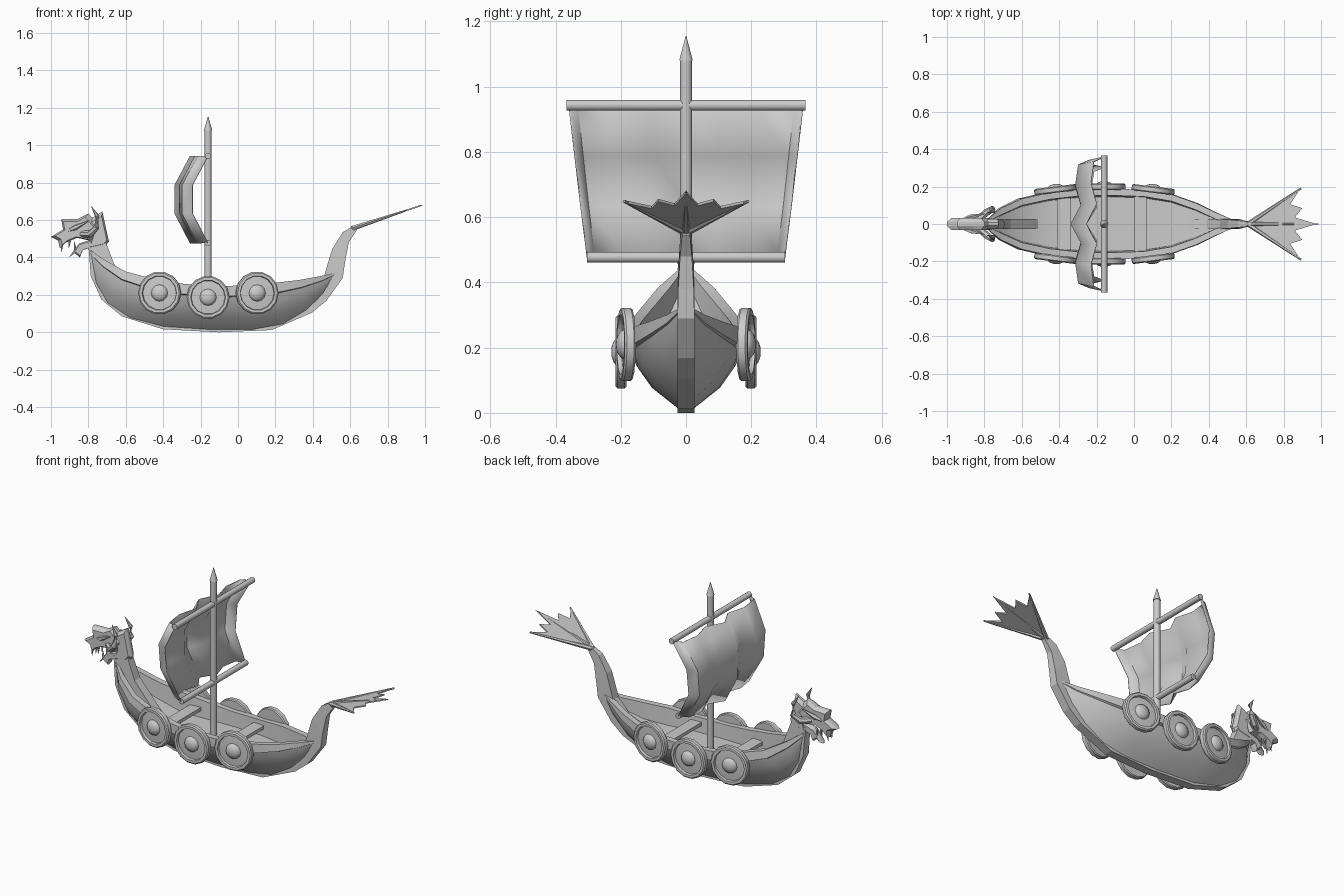
import bpy, bmesh, math
from mathutils import Vector, Matrix

if "Cube" in bpy.data.objects:
    bpy.data.objects.remove(bpy.data.objects["Cube"])


def finish(name, bm, smooth=None):
    bmesh.ops.recalc_face_normals(bm, faces=bm.faces)
    me = bpy.data.meshes.new(name)
    bm.to_mesh(me)
    bm.free()
    ob = bpy.data.objects.new(name, me)
    bpy.context.collection.objects.link(ob)
    if smooth:
        bpy.ops.object.select_all(action='DESELECT')
        ob.select_set(True)
        bpy.context.view_layer.objects.active = ob
        bpy.ops.object.shade_smooth_by_angle(angle=math.radians(smooth))
    return ob


def loft(name, rings, smooth=None, matrix=None):
    """Skin a list of closed rings and cap both ends."""
    bm = bmesh.new()
    vs = [[bm.verts.new(p) for p in r] for r in rings]
    n = len(rings[0])
    for a, b in zip(vs, vs[1:]):
        for i in range(n):
            bm.faces.new((a[i], a[(i + 1) % n], b[(i + 1) % n], b[i]))
    bm.faces.new(vs[0])
    bm.faces.new(vs[-1][::-1])
    if matrix:
        bm.transform(matrix)
    return finish(name, bm, smooth)


def tube(name, pts, radii, sides=8, smooth=40):
    pts = [Vector(p) for p in pts]
    rings = []
    for i, (p, r) in enumerate(zip(pts, radii)):
        d = pts[min(i + 1, len(pts) - 1)] - pts[max(i - 1, 0)]
        q = d.to_track_quat('Z', 'Y')
        rings.append([p + q @ Vector((r * math.cos(a), r * math.sin(a), 0))
                      for a in (math.tau * k / sides for k in range(sides))])
    return loft(name, rings, smooth)


def plate(name, pts, half, inset=0.8, y=0):
    """Side-profile plate, thickest inside and tapering at the edge."""
    cx = sum(p[0] for p in pts) / len(pts)
    cz = sum(p[1] for p in pts) / len(pts)
    def ring(s, yy):
        return [(cx + (x - cx) * s, y + yy, cz + (z - cz) * s) for x, z in pts]
    return loft(name, [ring(inset, -half), ring(1, -half * .3), ring(1, half * .3), ring(inset, half)])


def spin(name, prof, matrix, sides=14, smooth=35):
    """Turn (radius, height) points around the local z axis."""
    rings = [[(r * math.cos(math.tau * k / sides), r * math.sin(math.tau * k / sides), h)
              for k in range(sides)] for r, h in prof]
    return loft(name, rings, smooth, matrix)


# Hull: bottom line (x, z) and gunwale line (x, half width, z)
bottom = [(-.785, .36), (-.765, .25), (-.70, .15), (-.58, .075), (-.40, .03), (-.15, .014),
          (.08, .014), (.24, .04), (.37, .11), (.46, .19), (.515, .28)]
gunwale = [(-.79, .022, .44), (-.71, .085, .385), (-.60, .135, .325), (-.45, .168, .285), (-.3, .185, .26),
           (-.15, .19, .247), (.05, .183, .25), (.2, .158, .265), (.33, .112, .28), (.44, .06, .30), (.53, .022, .32)]
rings = []
for (bx, bz), (gx, w, gz) in zip(bottom, gunwale):
    wi = max(w - .036, w * .35)
    deck = max(.165, bz + (gz - bz) * .45)
    half = []
    for f, h in ((.13, 0), (.55, .27), (.80, .56), (.90, .75), (1, .77), (1, 1)):
        half.append((bx + (gx - bx) * h, w * f, bz + (gz - bz) * h))
    half += [(gx, wi, gz), (gx, wi * .95, min(deck, gz - .01))]
    rings.append(half + [(x, -y, z) for x, y, z in half[::-1]])
loft("hull", rings, 30)

# Keel with stem and stern post: (outer x, z, inner x, z, half width)
keel = [(-.80, .47, -.71, .49, .024), (-.787, .30, -.66, .36, .026), (-.73, .175, -.51, .19, .026),
        (-.62, .085, -.47, .13, .026), (-.40, .016, -.38, .07, .026), (-.10, 0, -.10, .05, .026),
        (.18, .012, .17, .06, .026), (.395, .105, .29, .18, .026), (.472, .168, .39, .22, .026),
        (.56, .29, .46, .30, .026), (.573, .38, .503, .444, .024), (.592, .48, .56, .535, .018),
        (.635, .545, .62, .57, .012)]
loft("keel_and_posts", [[(a, -w, b), (c, -w, d), (c, w, d), (a, w, b)] for a, b, c, d, w in keel])

# Benches
for x, w in ((-.375, .14), (.035, .148)):
    bm = bmesh.new()
    bmesh.ops.create_cube(bm, size=1, matrix=Matrix.Translation((x, 0, .215)) @
                          Matrix.Diagonal((.07, 2 * w, .02, 1)))
    finish("bench", bm)

# Mast and yards
MX = -.16
tube("mast", [(MX, 0, .15), (MX, 0, 1.08)], [.019, .019], 10)
tube("mast_tip", [(MX, 0, 1.08), (MX, 0, 1.155)], [.022, .001], 10)
tube("upper_yard", [(MX, -.366, .943), (MX, .366, .943)], [.017, .017], 10)
tube("lower_yard", [(MX, -.303, .477), (MX, .303, .477)], [.017, .017], 10)

# Billowing sail, lobed across its width
cols = ((-1, 0), (-.93, .055), (-.61, .07), (-.3, .04), (0, .095), (.3, .04), (.61, .07), (.93, .055), (1, 0))
rows = ((.942, .358, 0), (.787, .34, .082), (.635, .322, .082), (.477, .302, 0))
bm = bmesh.new()
grid = [[bm.verts.new((MX - off - belly, f * w, z)) for f, off in cols] for z, w, belly in rows]
for a, b in zip(grid, grid[1:]):
    for i in range(len(cols) - 1):
        bm.faces.new((a[i], a[i + 1], b[i + 1], b[i]))
sail = finish("sail", bm, 50)
mod = sail.modifiers.new("thickness", 'SOLIDIFY')
mod.thickness, mod.offset = .005, 0

# Shields along both sides
board = [(.11, 0), (.115, .006), (.115, .028), (.108, .034), (.093, .034), (.09, .02), (.04, .024)]
boss = [(.046, .02), (.042, .032), (.03, .041), (.015, .046), (.002, .047)]
for side in (-1, 1):
    for x, y, z, turn in ((-.417, .167, .21, 7), (MX, .182, .187, 0), (.1, .167, .21, -7)):
        out = Vector((-math.sin(math.radians(turn)), side * math.cos(math.radians(turn)), 0))
        m = Matrix.Translation((x, side * y, z)) @ out.to_track_quat('Z', 'Y').to_matrix().to_4x4()
        spin("shield", board, m)
        spin("shield_boss", boss, m, 12)

# Tail fin: forked fan with ribs
def tz(x):
    return .558 + (x - .62) * .335
half_fan = [(.62, .01), (.888, .188), (.835, .105), (.90, .085), (.86, .035)]
outline = half_fan + [(.975, 0)] + [(x, -y) for x, y in half_fan[::-1]]
loft("tail_fin", [[(x, y, tz(x) + d) for x, y in outline] for d in (-.004, .004)])
for ex, ey in ((.892, .19), (.985, 0), (.892, -.19)):
    tube("tail_rib", [(.61, 0, .555), (ex, ey, tz(ex))], [.014, .005 if ey else .002], 6)

# Dragon neck, skull and jaw
plate("neck", [(-.80, .44), (-.775, .52), (-.80, .60), (-.725, .645), (-.69, .485), (-.71, .46)], .026)
plate("skull", [(-1, .51), (-.935, .55), (-.945, .605), (-.855, .607), (-.80, .635), (-.735, .56), (-.79, .49),
                (-.86, .505), (-.92, .48), (-.952, .45), (-.962, .49)], .032)
plate("lower_jaw", [(-.77, .50), (-.85, .475), (-.905, .40), (-.875, .425), (-.845, .40), (-.83, .44), (-.78, .455)], .022)

# Horns, brows and fangs on both sides
for s in (-1, 1):
    tube("horn", [(-.835, s * .02, .525), (-.79, s * .06, .525), (-.757, s * .08, .56), (-.752, s * .07, .62),
                  (-.785, s * .06, .675)], [.018, .02, .017, .012, .001], 7)
    tube("brow", [(-.93, s * .02, .535), (-.87, s * .038, .56), (-.80, s * .055, .595)], [.004, .014, .002], 5)
    for x, z0, z1 in ((-.94, .475, .43), (-.90, .49, .45), (-.87, .44, .485)):
        tube("fang", [(x, s * .018, z0), (x - .005, s * .018, z1)], [.008, .001], 5)
